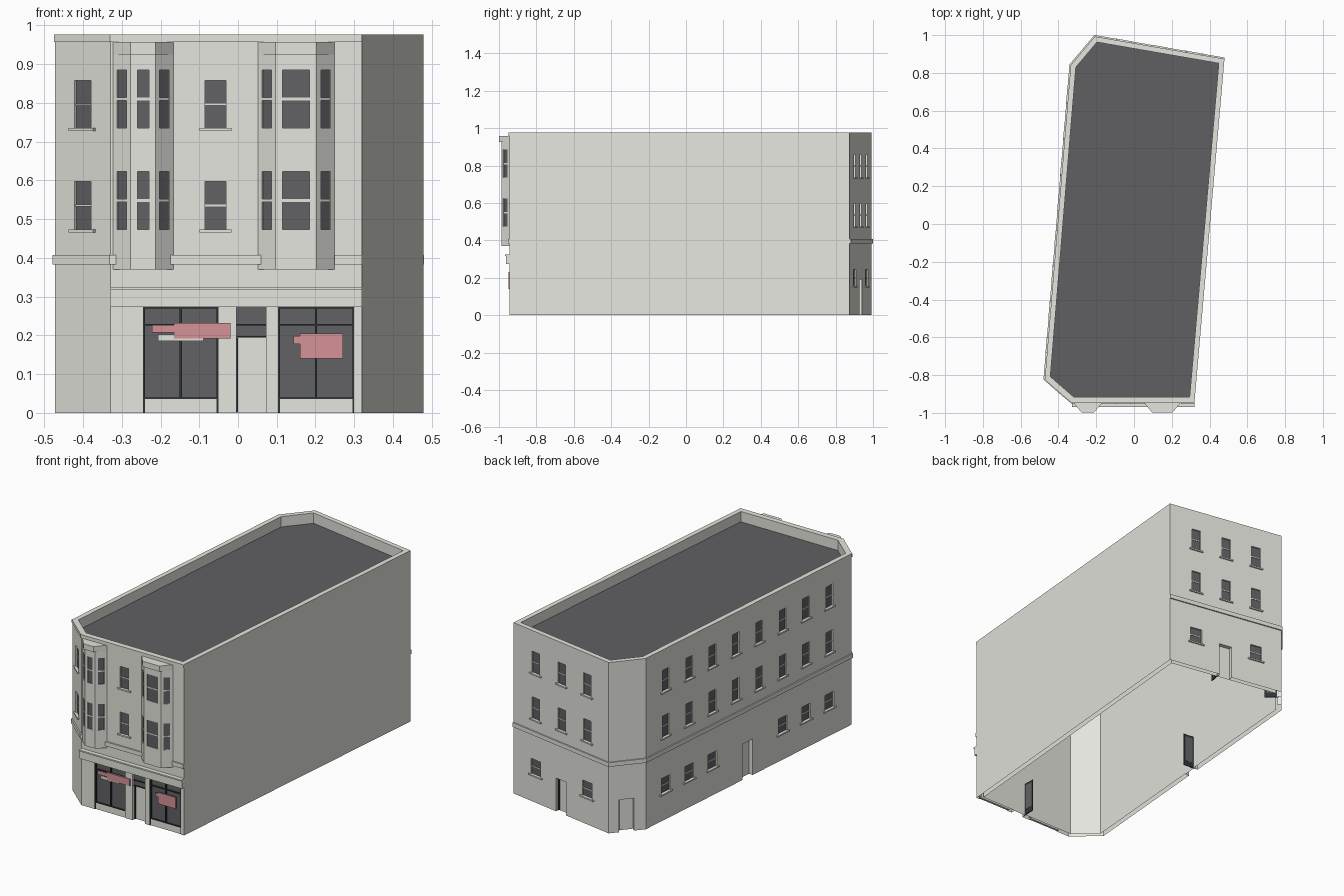
import bpy, bmesh
from mathutils import Matrix, Vector

cube = bpy.data.objects.get("Cube")
if cube:
    bpy.data.objects.remove(cube)


def material(name, r, g, b):
    m = bpy.data.materials.new(name)
    m.use_nodes = True
    m.diffuse_color = (r, g, b, 1)
    m.node_tree.nodes["Principled BSDF"].inputs["Base Color"].default_value = (r, g, b, 1)
    return m


STONE = material("pale stone", 0.79, 0.79, 0.735)
GLASS = material("dark glass", 0.122, 0.12, 0.128)
ROOF = material("roof felt", 0.118, 0.115, 0.124)
FRAME = material("shop frame", 0.025, 0.036, 0.038)
PINK = material("sign pink", 0.66, 0.29, 0.315)

parts = {}


def part(name, mat=STONE):
    """Mesh under construction, shared by everything with the same name."""
    return parts.setdefault(name, (bmesh.new(), mat))[0]


def build(name):
    bm, mat = parts.pop(name)
    bmesh.ops.recalc_face_normals(bm, faces=bm.faces)
    me = bpy.data.meshes.new(name)
    bm.to_mesh(me)
    bm.free()
    me.materials.append(mat)
    ob = bpy.data.objects.new(name, me)
    bpy.context.collection.objects.link(ob)
    return ob


def facade(p, q):
    """Wall frame: x along the wall, y into the building, z up."""
    u = (q - p).normalized()
    m = Matrix(((u.x, -u.y, 0, p.x), (u.y, u.x, 0, p.y), (0, 0, 1, 0), (0, 0, 0, 1)))
    return m, (q - p).length


def box(bm, m, u, d, z):
    size = Matrix.Diagonal((u[1] - u[0], d[1] - d[0], z[1] - z[0], 1))
    mid = Matrix.Translation((sum(u) / 2, sum(d) / 2, sum(z) / 2))
    bmesh.ops.create_cube(bm, size=1, matrix=m @ mid @ size)


def offset(pts, dist, closed):
    """Mitred outward offset of a counter-clockwise path."""
    n = len(pts)
    norms = [Vector((e.y, -e.x)).normalized()
             for e in (pts[(i + 1) % n] - pts[i] for i in range(n))]
    out = []
    for i, p in enumerate(pts):
        a, b = norms[i - 1], norms[i]
        if not closed:
            a = b if i == 0 else a
            b = a if i == n - 1 else b
        out.append(p + (a + b) / (1 + a.dot(b)) * dist)
    return out


def band(bm, pts, z, outer, inner, closed=False):
    """Rectangular moulding swept along a path."""
    o, i = offset(pts, outer, closed), offset(pts, inner, closed)
    rings = [[bm.verts.new((*p, h)) for p, h in
              ((a, z[0]), (a, z[1]), (b, z[1]), (b, z[0]))] for a, b in zip(o, i)]
    pairs = list(zip(rings, rings[1:] + rings[:1]))
    for r, s in pairs if closed else pairs[:-1]:
        for k in range(4):
            j = (k + 1) % 4
            bm.faces.new((r[k], r[j], s[j], s[k]))
    if not closed:
        bm.faces.new(rings[0])
        bm.faces.new(rings[-1])


def prism(bm, pts, z):
    lo, hi = [[bm.verts.new((*p, h)) for p in pts] for h in z]
    bm.faces.new(lo)
    bm.faces.new(hi)
    for k in range(len(pts)):
        j = (k + 1) % len(pts)
        bm.faces.new((lo[k], lo[j], hi[j], hi[k]))


def window(m, c, w, z, cutter, depth, rail):
    u = (c - w / 2, c + w / 2)
    mid = sum(z) / 2
    box(part(cutter), m, u, (-0.03, depth + 0.002), z)
    box(part("window_glass", GLASS), m, u, (depth, depth + 0.003), z)
    box(part("window_rails"), m, u, (depth - 0.003, depth + 0.001), (mid - rail, mid + rail))


def wall_window(m, c, w, z):
    window(m, c, w, z, "wall_cutter", 0.008, 0.0025)
    half = w / 2 + 0.014
    box(part("window_sills"), m, (c - half, c + half), (-0.008, 0.006), (z[0] - 0.008, z[0]))


def doorway(m, c, w, h, leaf_h):
    """Recess in the wall with a door leaf standing inwards at one side."""
    a = c - w / 2
    box(part("wall_cutter"), m, (a, c + w / 2), (-0.05, 0.024), (-0.05, h))
    box(part("door_leaves", FRAME), m, (a, a + 0.005), (0.015, 0.09), (0.002, leaf_h))
    box(part("door_glass", GLASS), m, (a - 0.001, a + 0.006), (0.034, 0.081), (0.03, leaf_h - 0.012))


def carve(ob, cutter_name):
    cutter = build(cutter_name)
    mod = ob.modifiers.new("openings", "BOOLEAN")
    mod.operation, mod.solver, mod.object = "DIFFERENCE", "EXACT", cutter
    dg = bpy.context.evaluated_depsgraph_get()
    me = bpy.data.meshes.new_from_object(ob.evaluated_get(dg))
    ob.modifiers.clear()
    ob.data = me
    bpy.data.objects.remove(cutter)


def open_underside(ob):
    """Remove the faces that lie on the ground, leaving hollow walls."""
    bm = bmesh.new()
    bm.from_mesh(ob.data)
    ground = [f for f in bm.faces if all(abs(v.co.z) < 0.001 for v in f.verts)]
    bmesh.ops.delete(bm, geom=ground, context="FACES")
    bm.to_mesh(ob.data)
    bm.free()


# Footprint, counter-clockwise from the front right corner
TOP, THICK = 0.976, 0.028
fr, br, bl2, bl1, fl1, fl2 = foot = [Vector(p) for p in (
    (0.32, -0.944), (0.479, 0.874), (-0.207, 0.993),
    (-0.335, 0.841), (-0.472, -0.82), (-0.329, -0.944))]
FLOORS = ((0.473, 0.597), (0.735, 0.858))
GROUND = (0.155, 0.243)

# Shell and roof
band(part("walls"), foot, (0, TOP), 0, -THICK, closed=True)
prism(part("roof", ROOF), offset(foot, -THICK + 0.004, True), (0.907, 0.917))

# Mouldings
band(part("parapet_coping"), [fl1, fl2, fr], (0.957, TOP), 0.004, -0.01)
band(part("string_course"), [br, bl2, bl1, fl1, fl2, fl2 + Vector((0.015, 0))],
     (0.383, 0.407), 0.007, -0.01)

# Left side
m, length = facade(bl1, fl1)
for i in range(8):
    c = (0.097 + 0.1137 * i) * length
    for z in FLOORS:
        wall_window(m, c, 0.055, z)
    if i not in (3, 4):
        wall_window(m, c, 0.07, GROUND)
doorway(m, 0.495 * length, 0.08, 0.205, 0.195)

# Back
m, length = facade(br, bl2)
for f in (0.235, 0.505, 0.773):
    for z in FLOORS:
        wall_window(m, f * length, 0.055, z)
    if f != 0.505:
        wall_window(m, f * length, 0.07, GROUND)
doorway(m, 0.5 * length, 0.075, 0.19, 0.185)

# Cut corners
m, length = facade(bl2, bl1)
doorway(m, 0.48 * length, 0.08, 0.185, 0.18)
m, length = facade(fl1, fl2)
for z in FLOORS:
    wall_window(m, length / 2, 0.057, z)

# Front, measured along x
m, length = facade(fl2, fr)
m = m @ Matrix.Translation((-fl2.x, 0, 0))
for z in FLOORS:
    wall_window(m, -0.058, 0.055, z)
box(part("string_course"), m, (-0.175, 0.06), (-0.008, 0.01), (0.383, 0.407))
box(part("string_course"), m, (0.249, fr.x), (-0.008, 0.01), (0.383, 0.407))
box(part("shop_fascia"), m, (fl2.x, fr.x), (-0.018, 0.01), (0.273, 0.317))
box(part("shop_cornice"), m, (fl2.x, fr.x), (-0.024, 0.01), (0.317, 0.325))

# Shop windows
frame, glass = part("shop_frames", FRAME), part("shop_glass", GLASS)
for a, b in ((-0.245, -0.05), (0.103, 0.3)):
    box(part("wall_cutter"), m, (a, b), (-0.05, 0.016), (-0.05, 0.273))
    box(glass, m, (a, b), (0.012, 0.017), (0.035, 0.273))
    box(part("stall_risers"), m, (a, b), (0.004, 0.017), (0, 0.036))
    mid = (a + b) / 2
    for u in ((a, a + 0.005), (mid - 0.003, mid + 0.003), (b - 0.005, b)):
        box(frame, m, u, (0.003, 0.014), (0 if u[0] != mid - 0.003 else 0.036, 0.273))
    for z in (0.036, 0.226, 0.269):
        box(frame, m, (a, b), (0.0035, 0.014), (z, z + 0.004))

# Shop entrance with fanlight
doorway(m, 0.034, 0.077, 0.273, 0.193)
box(glass, m, (-0.0045, 0.0725), (0.012, 0.016), (0.197, 0.273))
for z in (0.195, 0.226):
    box(frame, m, (-0.0045, 0.0725), (0.006, 0.02), (z, z + 0.004))

# Sign plates
pink = part("sign_plates", PINK)
for u, z in (((-0.222, -0.164), (0.207, 0.227)), ((-0.165, -0.02), (0.192, 0.232)),
             ((0.143, 0.161), (0.178, 0.198)), ((0.16, 0.271), (0.14, 0.205))):
    box(pink, m, u, (-0.005, 0.001), z)
box(part("sign_backing"), m, (-0.206, -0.089), (-0.002, 0.002), (0.185, 0.202))

# Bay windows
wall_y, bay_y, cap_y = fl2.y, -0.987, -0.999
for xs, front_w in (((-0.323, -0.277, -0.213, -0.166), 0.03), ((0.051, 0.097, 0.203, 0.249), 0.07)):
    pts = [Vector((x, y)) for x, y in zip(xs, (wall_y, bay_y, bay_y, wall_y))]
    cap = [Vector((x, y)) for x, y in zip(xs, (wall_y, cap_y, cap_y, wall_y))]
    back = [Vector((xs[3], wall_y + 0.005)), Vector((xs[0], wall_y + 0.005))]
    prism(part("bay_windows"), pts + back, (0.37, 0.94))
    prism(part("bay_caps"), cap + back, (0.925, 0.957))
    for k, w in enumerate((0.034, front_w, 0.034)):
        fm, length = facade(pts[k], pts[k + 1])
        for z in ((0.473, 0.623), (0.735, 0.885)):
            window(fm, length / 2, w, z, "bay_cutter", 0.004, 0.0035)

# Carve openings and finish
walls = build("walls")
carve(walls, "wall_cutter")
open_underside(walls)
carve(build("bay_windows"), "bay_cutter")
for name in list(parts):
    build(name)
